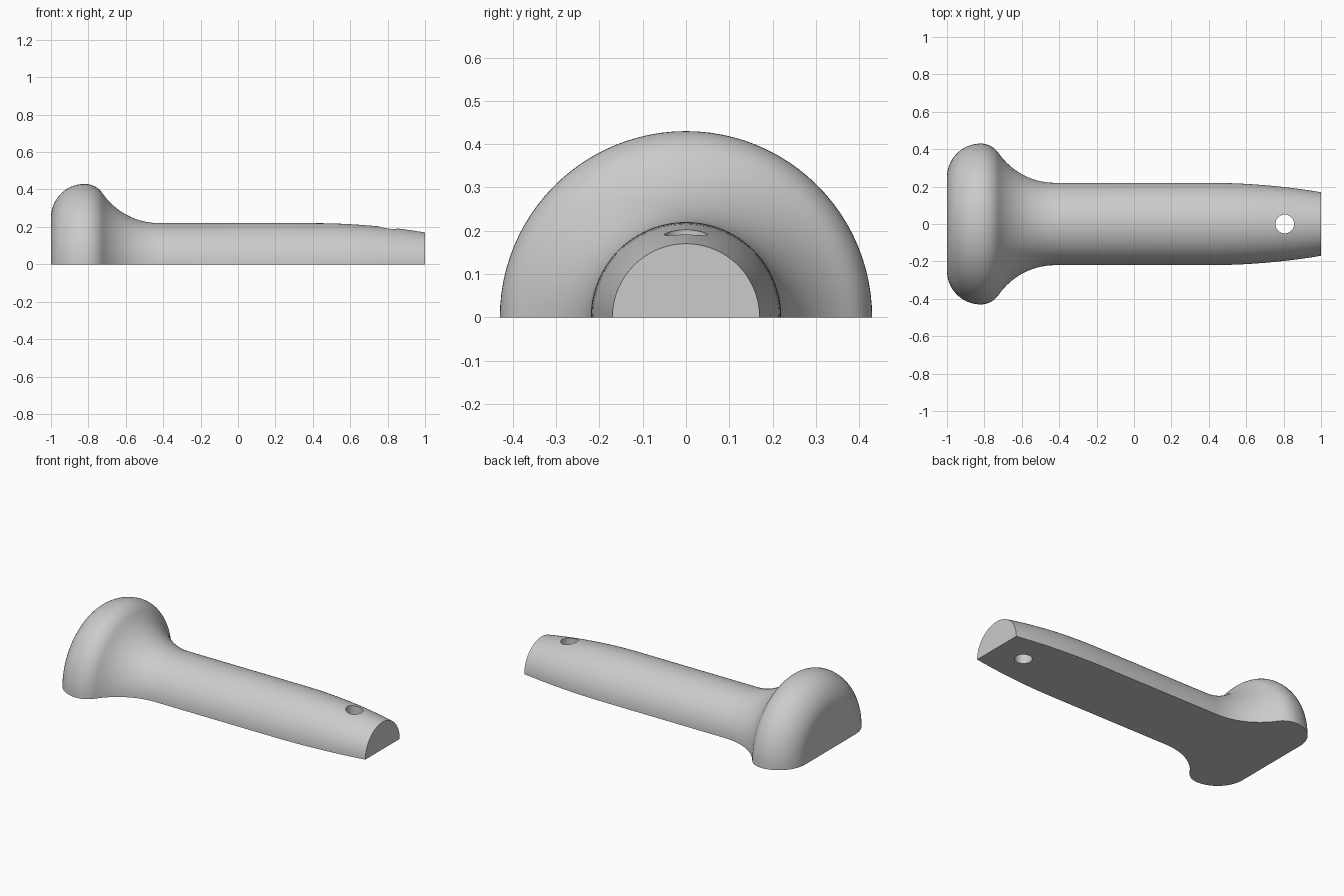
import bpy, bmesh
from math import sin, cos, pi, radians

cube = bpy.data.objects.get("Cube")
if cube:
    bpy.data.objects.remove(cube, do_unlink=True)

grey = bpy.data.materials.new("light grey")
grey.use_nodes = True
colour = (0.6, 0.6, 0.6, 1)
grey.diffuse_color = colour
grey.node_tree.nodes["Principled BSDF"].inputs["Base Color"].default_value = colour


def arc(cx, cr, radius, start, end, steps):
    """Points on an arc in the (x, radius) plane, angles in degrees."""
    angles = [radians(start + (end - start) * i / steps) for i in range(steps + 1)]
    return [(cx + radius * cos(a), cr + radius * sin(a)) for a in angles]


# Profile: rounded knob, tangent fillet, straight shaft, gentle taper
profile = arc(-0.82, 0.25, 0.18, 180, 90, 14)
profile += arc(-0.82, 0.314, 0.116, 90, 34.6, 8)[1:]
profile += arc(-0.42, 0.59, 0.37, 214.6, 270, 14)[1:]
profile += [(0.0, 0.22)]
profile += [(0.4 + 0.6 * t / 12, 0.22 - 0.05 * (t / 12) ** 2) for t in range(13)]

# Half-round handle: semicircular rings along x, closed by flat faces
SIDES = 48
bm = bmesh.new()
rings = [[bm.verts.new((x, r * cos(pi * k / SIDES), r * sin(pi * k / SIDES) if k < SIDES else 0))
          for k in range(SIDES + 1)] for x, r in profile]
for a, b in zip(rings, rings[1:]):
    for k in range(SIDES):
        bm.faces.new((a[k], a[k + 1], b[k + 1], b[k]))
bm.faces.new(rings[0])
bm.faces.new(rings[-1])
bm.faces.new([r[0] for r in rings] + [r[-1] for r in reversed(rings)])
bmesh.ops.recalc_face_normals(bm, faces=bm.faces)
mesh = bpy.data.meshes.new("half_round_handle")
bm.to_mesh(mesh)
bm.free()
mesh.materials.append(grey)
handle = bpy.data.objects.new("half_round_handle", mesh)
bpy.context.collection.objects.link(handle)

# Pin hole drilled straight down through the tapered end
bpy.ops.mesh.primitive_cylinder_add(vertices=32, radius=0.05, depth=1, location=(0.806, 0, 0))
drill = bpy.context.object
drill.name = "hole_cutter"
drill.data.materials.append(grey)
cut = handle.modifiers.new("pin_hole", "BOOLEAN")
cut.operation = "DIFFERENCE"
cut.solver = "EXACT"
cut.object = drill
bpy.ops.object.select_all(action="DESELECT")
handle.select_set(True)
bpy.context.view_layer.objects.active = handle
bpy.ops.object.modifier_apply(modifier=cut.name)
bpy.data.objects.remove(drill, do_unlink=True)

bpy.ops.object.shade_smooth_by_angle(angle=radians(30))
